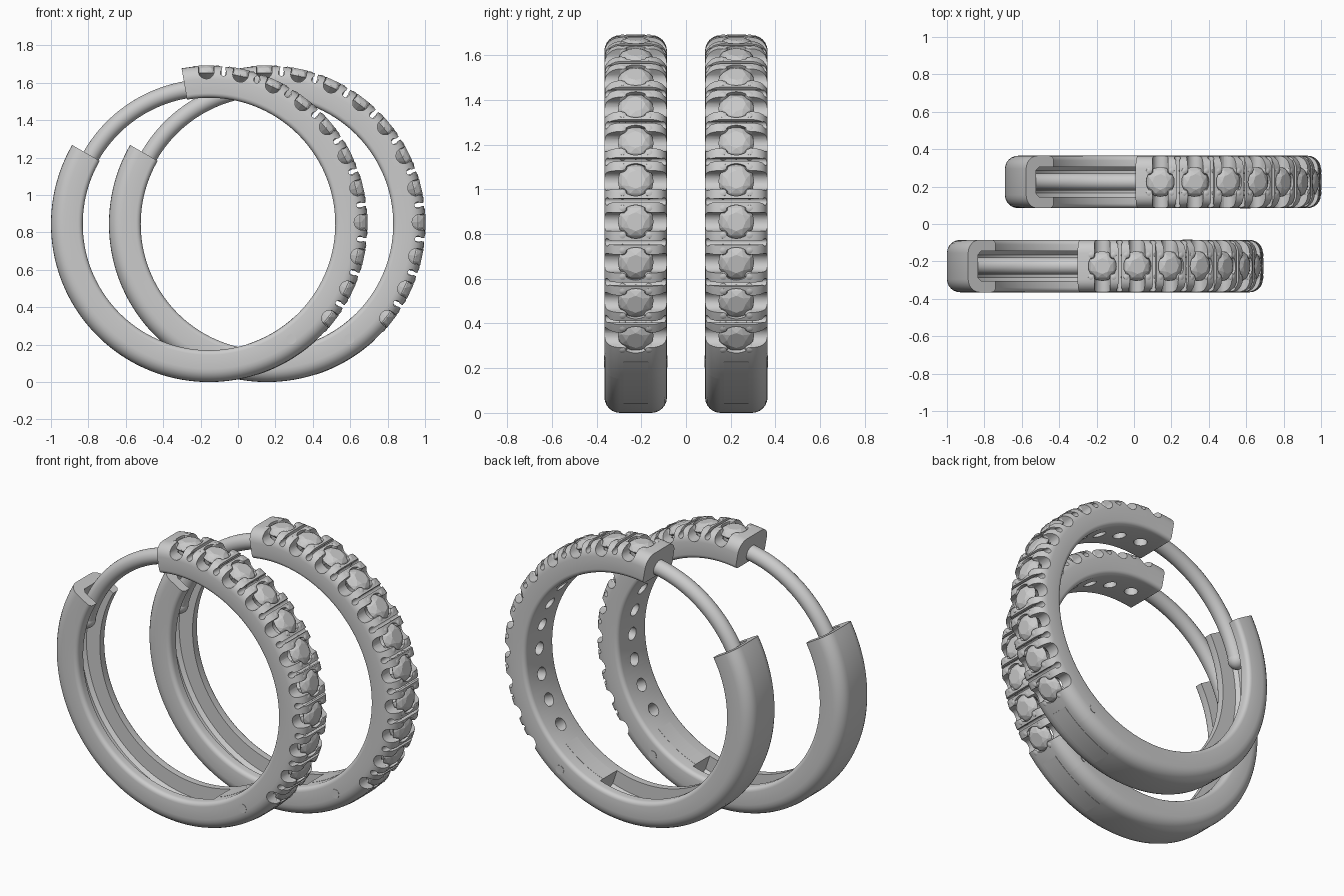
import bpy, bmesh
from math import sin, cos, pi, radians
from mathutils import Vector, Matrix

if "Cube" in bpy.data.objects:
    bpy.data.objects.remove(bpy.data.objects["Cube"])

R_IN, R_OUT, HALF = 0.675, 0.845, 0.14
STONES = [radians(91 - 12.9 * i) for i in range(11)]
GAPS = [radians(91 - 12.9 * (i + 0.5)) for i in range(10)]


def loft(bm, rings, m=Matrix()):
    """Bridge a list of equal point loops and cap both ends."""
    vs = [[bm.verts.new(m @ Vector(p)) for p in ring] for ring in rings]
    n = len(vs[0])
    for a, b in zip(vs, vs[1:]):
        for i in range(n):
            j = (i + 1) % n
            bm.faces.new((a[i], a[j], b[j], b[i]))
    bm.faces.new(vs[0])
    bm.faces.new(vs[-1])


def sweep(bm, profile, a0, a1):
    """Sweep an (r, y) profile around the hoop axis, angles in degrees."""
    n = max(2, int(abs(a1 - a0) / 2))
    angs = [radians(a0 + (a1 - a0) * i / n) for i in range(n + 1)]
    loft(bm, [[(r * cos(a), y, r * sin(a)) for r, y in profile] for a in angs])


def lathe(bm, profile, m, n=24):
    """Turn an (r, z) profile around local z."""
    loft(bm, [[(r * cos(2 * pi * i / n), r * sin(2 * pi * i / n), z) for i in range(n)]
              for r, z in profile], m)


def radial(a):
    return Matrix.Rotation(pi / 2 - a, 4, 'Y')


def make(name, bm):
    bmesh.ops.recalc_face_normals(bm, faces=bm.faces)
    me = bpy.data.meshes.new(name)
    bm.to_mesh(me)
    bm.free()
    ob = bpy.data.objects.new(name, me)
    bpy.context.collection.objects.link(ob)
    return ob


def arc(cr, cy, rad, d0, d1, n=6):
    return [(cr + rad * cos(radians(d0 + (d1 - d0) * i / n)),
             cy + rad * sin(radians(d0 + (d1 - d0) * i / n))) for i in range(n + 1)]


# Band cross-sections: solid, and with a channel open to the inside
outer = arc(R_OUT - 0.07, -HALF + 0.07, 0.07, -90, 0) + arc(R_OUT - 0.07, HALF - 0.07, 0.07, 0, 90)
lip = 0.025
solid = outer + arc(R_IN + lip, HALF - lip, lip, 90, 180, 4) + arc(R_IN + lip, -HALF + lip, lip, 180, 270, 4)
cw, cr = 0.08, 0.785
channel = (outer + arc(R_IN + lip, HALF - lip, lip, 90, 180, 4)
           + [(R_IN, cw), (cr - 0.02, cw), (cr, cw - 0.02), (cr, -cw + 0.02), (cr - 0.02, -cw), (R_IN, -cw)]
           + arc(R_IN + lip, -HALF + lip, lip, 180, 270, 4))

parts = []

# Stone-set half
bm = bmesh.new()
sweep(bm, solid, -55, 100)
band = make("stone_band", bm)

# Cutters: stone seats, side U-notches, keyhole gaps between stones
seats, notches, gaps = bmesh.new(), bmesh.new(), bmesh.new()
for a in STONES:
    lathe(seats, [(0.038, 0.6), (0.038, 0.742), (0.075, 0.79), (0.075, 0.9)], radial(a))
    u = [(0.042 * cos(t), 0.818 + 0.042 * sin(t)) for t in [pi + pi * i / 12 for i in range(13)]]
    u += [(0.042, 0.9), (-0.042, 0.9)]
    loft(notches, [[(x, y, z) for x, z in u] for y in (-0.2, 0.2)], radial(a))
for a in GAPS:
    k = [(0.017 * cos(t), 0.812 + 0.017 * sin(t))
         for t in [radians(120 + 300 * i / 12) for i in range(13)]]
    k += [(0.011, 0.9), (-0.011, 0.9)]
    loft(gaps, [[(x, y, z) for x, z in k] for y in (-0.2, 0.2)], radial(a))
cutters = [make("seat_cutter", seats), make("notch_cutter", notches), make("gap_cutter", gaps)]
for c in cutters:
    c.hide_render = True
    mod = band.modifiers.new(c.name, 'BOOLEAN')
    mod.operation, mod.solver, mod.object = 'DIFFERENCE', 'EXACT', c
dg = bpy.context.evaluated_depsgraph_get()
cut_mesh = bpy.data.meshes.new_from_object(band.evaluated_get(dg))
band.modifiers.clear()
band.data = cut_mesh
for c in cutters:
    bpy.data.objects.remove(c)
parts.append(band)

# Plain half: channelled arc with a solid block at the hinge
bm = bmesh.new()
sweep(bm, channel, 150, 288)
sweep(bm, solid, 288, 305)
parts.append(make("plain_band", bm))

# Hinge knuckle and pin
bm = bmesh.new()
sweep(bm, [(0.674, -0.055), (0.847, -0.055), (0.847, 0.055), (0.674, 0.055)], -72, -47)
parts.append(make("hinge_knuckle", bm))
bm = bmesh.new()
pin = Matrix.Translation((0.44, 0, -0.615)) @ Matrix.Rotation(pi / 2, 4, 'X')
lathe(bm, [(0.027, -0.142), (0.027, 0.142)], pin, 16)
parts.append(make("hinge_pin", bm))

# Curved ear post with rounded tip
bm = bmesh.new()
sweep(bm, arc(0.728, 0, 0.046, 0, 345, 23), 97, 166)
tip = radians(166)
bmesh.ops.create_uvsphere(bm, u_segments=20, v_segments=12, radius=0.05,
                          matrix=Matrix.Translation((0.728 * cos(tip), 0, 0.728 * sin(tip))))
parts.append(make("ear_post", bm))

# Claws at the four corners of each stone
bm = bmesh.new()
for a in STONES:
    for sx in (-1, 1):
        for sy in (-1, 1):
            lathe(bm, [(0.021, 0.78), (0.021, 0.832), (0.016, 0.842), (0.007, 0.846)],
                  radial(a) @ Matrix.Translation((sx * 0.059, sy * 0.059, 0)), 12)
parts.append(make("claws", bm))

for ob in parts:
    bpy.ops.object.select_all(action='DESELECT')
    ob.select_set(True)
    bpy.context.view_layer.objects.active = ob
    bpy.ops.object.shade_smooth_by_angle(angle=radians(35))

# Faceted stones as convex hulls
bm = bmesh.new()
for a in STONES:
    pts = [(0, 0, 0.745)]
    for n, r, z, off in ((8, 0.042, 0.847, 0), (8, 0.066, 0.835, 0.5), (16, 0.08, 0.814, 0), (16, 0.08, 0.808, 0)):
        pts += [(r * cos(2 * pi * (i + off) / n), r * sin(2 * pi * (i + off) / n), z) for i in range(n)]
    vs = [bm.verts.new(radial(a) @ Vector(p)) for p in pts]
    bmesh.ops.convex_hull(bm, input=vs)
parts.append(make("stones", bm))

# Place the front hoop and its staggered twin behind
for ob in parts:
    twin = ob.copy()
    twin.name = ob.name + "_back"
    bpy.context.collection.objects.link(twin)
    ob.location = (-0.155, -0.225, 0.845)
    twin.location = (0.155, 0.225, 0.845)
